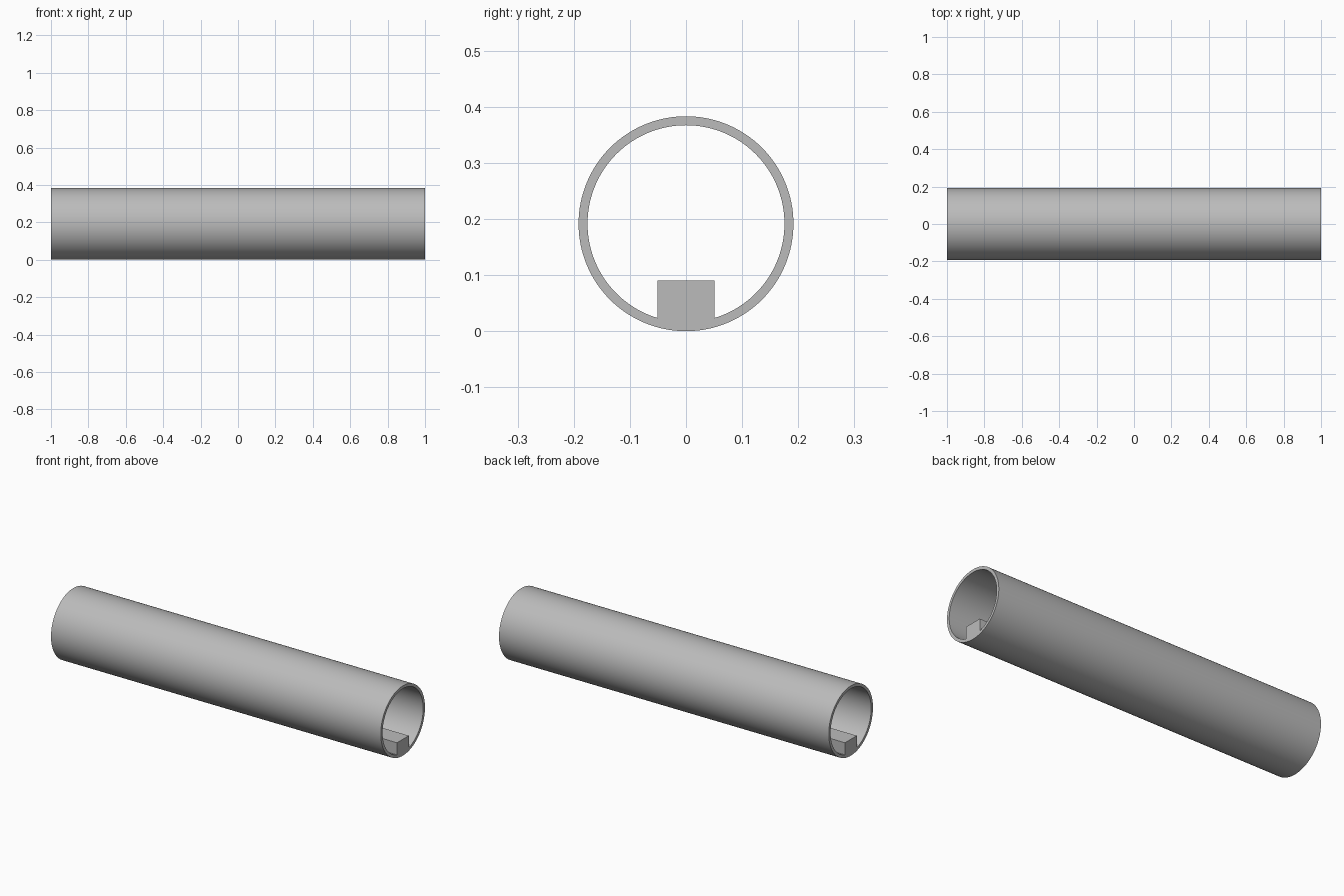
import bpy, bmesh, math
from mathutils import Vector

if "Cube" in bpy.data.objects:
    bpy.data.objects.remove(bpy.data.objects["Cube"], do_unlink=True)

LENGTH = 2.0
OUTER, INNER = 0.1915, 0.1755
RAIL_HALF, RAIL_TOP = 0.051, 0.09
SEGMENTS = 128

grey = bpy.data.materials.new("Plain grey")
grey.use_nodes = True
colour = (0.5, 0.5, 0.5, 1)
grey.diffuse_color = colour
grey.node_tree.nodes["Principled BSDF"].inputs["Base Color"].default_value = colour


def arc(radius, start, end, count):
    """Points in y, z; angles are measured from straight down."""
    steps = [start + (end - start) * i / count for i in range(count + 1)]
    return [(radius * math.sin(a), OUTER - radius * math.cos(a)) for a in steps]


# Cross-section: round outside, bore interrupted by a square rail
outer_loop = arc(OUTER, 0, math.tau, SEGMENTS)[:-1]
gap = math.asin(RAIL_HALF / INNER)
bore_loop = arc(INNER, gap, math.tau - gap, SEGMENTS)
bore_loop += [(-RAIL_HALF, RAIL_TOP), (RAIL_HALF, RAIL_TOP)]

bm = bmesh.new()
for loop in (outer_loop, bore_loop):
    verts = [bm.verts.new((-LENGTH / 2, y, z)) for y, z in loop]
    for a, b in zip(verts, verts[1:] + verts[:1]):
        bm.edges.new((a, b))
bmesh.ops.triangle_fill(bm, edges=bm.edges[:], use_beauty=True, normal=Vector((-1, 0, 0)))

# Sweep the section along the whole length, leaving the first end capped
end = bmesh.ops.extrude_face_region(bm, geom=bm.faces[:], use_keep_orig=True)
moved = [v for v in end["geom"] if isinstance(v, bmesh.types.BMVert)]
bmesh.ops.translate(bm, verts=moved, vec=(LENGTH, 0, 0))
bmesh.ops.recalc_face_normals(bm, faces=bm.faces[:])

mesh = bpy.data.meshes.new("tube_with_inner_rail")
bm.to_mesh(mesh)
bm.free()
mesh.materials.append(grey)
tube = bpy.data.objects.new("tube_with_inner_rail", mesh)
bpy.context.collection.objects.link(tube)

# Smooth walls with crisp rims and rail corners
bpy.ops.object.select_all(action="DESELECT")
tube.select_set(True)
bpy.context.view_layer.objects.active = tube
bpy.ops.object.shade_smooth_by_angle(angle=math.radians(30))
